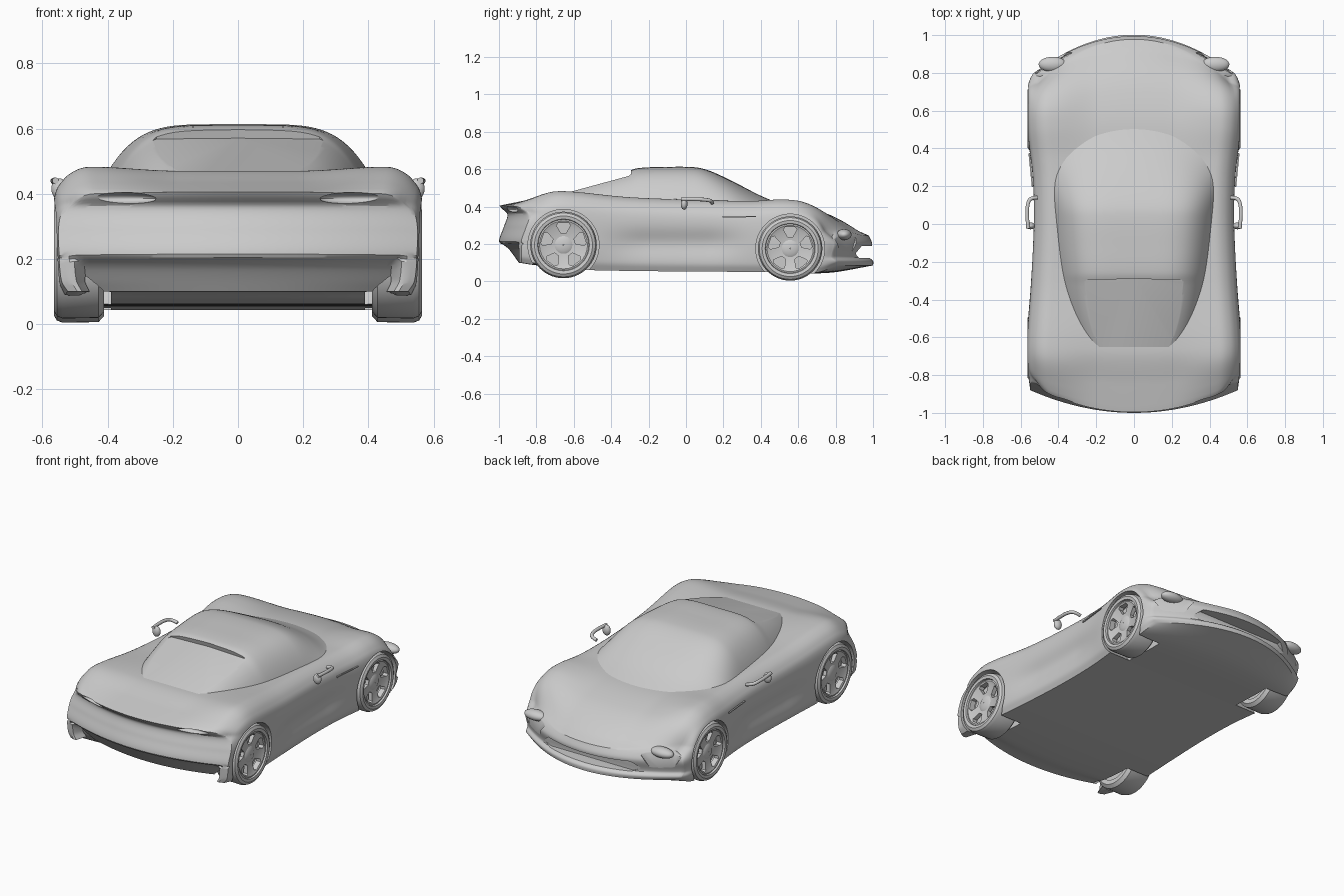
import bpy, bmesh, math
from mathutils import Matrix, Vector

cube = bpy.data.objects.get("Cube")
if cube:
    bpy.data.objects.remove(cube)

paint = bpy.data.materials.new("plain_grey")
paint.use_nodes = True
GREY = (0.6, 0.6, 0.6, 1)
paint.diffuse_color = GREY
paint.node_tree.nodes["Principled BSDF"].inputs["Base Color"].default_value = GREY


def curve(x, pts):
    """Smooth interpolation through (position, value) pairs."""
    x = min(max(x, pts[0][0]), pts[-1][0])
    i = next(k for k in range(len(pts) - 1) if x <= pts[k + 1][0])
    slope = lambda a, b: (pts[b][1] - pts[a][1]) / (pts[b][0] - pts[a][0])
    (x0, a), (x1, b) = pts[i], pts[i + 1]
    m0 = slope(max(i - 1, 0), i + 1)
    m1 = slope(i, min(i + 2, len(pts) - 1))
    d, t = x1 - x0, (x - x0) / (x1 - x0)
    return (a + t * d * m0 + t * t * (3 * (b - a) - d * (2 * m0 + m1))
            + t ** 3 * (2 * (a - b) + d * (m0 + m1)))


def ramp(x, a, b):
    t = min(max((x - a) / (b - a), 0), 1)
    return t * t * (3 - 2 * t)


def finish(name, bm):
    bmesh.ops.recalc_face_normals(bm, faces=bm.faces)
    me = bpy.data.meshes.new(name)
    bm.to_mesh(me)
    bm.free()
    ob = bpy.data.objects.new(name, me)
    bpy.context.collection.objects.link(ob)
    me.materials.append(paint)
    return ob


def box_grid(name, n, fn):
    """Subdivided box whose surface points (u, v, h) are shaped by fn."""
    bm, verts = bmesh.new(), {}

    def vert(c):
        if c not in verts:
            p = [c[i] / n[i] for i in range(3)]
            verts[c] = bm.verts.new(fn(2 * p[0] - 1, 2 * p[1] - 1, p[2]))
        return verts[c]
    for ax in range(3):
        p, q = [i for i in range(3) if i != ax]
        for s in (0, n[ax]):
            for a in range(n[p]):
                for b in range(n[q]):
                    quad = []
                    for da, db in ((0, 0), (1, 0), (1, 1), (0, 1)):
                        c = [s, s, s]
                        c[p], c[q] = a + da, b + db
                        quad.append(vert(tuple(c)))
                    bm.faces.new(quad)
    return finish(name, bm)


def prism(name, outline, depth, matrix=Matrix()):
    """Outline in local xy, extruded both ways along local z."""
    bm = bmesh.new()
    lo = [bm.verts.new((x, y, -depth)) for x, y in outline]
    hi = [bm.verts.new((x, y, depth)) for x, y in outline]
    bm.faces.new(lo)
    bm.faces.new(hi)
    for i in range(len(lo)):
        j = (i + 1) % len(lo)
        bm.faces.new((lo[i], lo[j], hi[j], hi[i]))
    bm.transform(matrix)
    return finish(name, bm)


def ellipsoid(name, centre, size):
    bm = bmesh.new()
    bmesh.ops.create_uvsphere(bm, u_segments=32, v_segments=16, radius=1,
                              matrix=Matrix.LocRotScale(centre, None, size))
    return finish(name, bm)


def carve(ob, cutters):
    """Subtract the cutters, then discard them."""
    for c in cutters:
        c.hide_render = True
        mod = ob.modifiers.new("cut", 'BOOLEAN')
        mod.operation, mod.solver, mod.object = 'DIFFERENCE', 'EXACT', c
    dg = bpy.context.evaluated_depsgraph_get()
    dg.update()
    me = bpy.data.meshes.new_from_object(ob.evaluated_get(dg))
    ob.modifiers.clear()
    ob.data = me
    for c in cutters:
        bpy.data.objects.remove(c)


# body outline tables along the length, tail at -y
WIDTH = [(-1, .55), (-.85, .562), (-.65, .567), (-.3, .545), (0, .532), (.25, .537),
         (.5, .563), (.7, .567), (.85, .56), (1, .535)]
DECK = [(-1, .405), (-.85, .435), (-.67, .47), (-.3, .45), (.3, .42), (.53, .413),
        (.7, .38), (.85, .325), (1, .245)]
FENDER = [(-1, .4), (-.9, .435), (-.75, .478), (-.62, .48), (-.3, .45), (.1, .435),
          (.35, .43), (.52, .438), (.65, .425), (.8, .37), (1, .27)]
FLOOR = [(-1, .1), (-.8, .08), (-.5, .06), (.4, .05), (.75, .045), (1, .085)]
SIDE = [(0, .95), (.12, .985), (.5, 1), (.75, 1), (.9, .98), (1, .93)]
TAIL = [(.08, .12), (.17, .055), (.195, .025), (.21, 0), (.29, .025), (.36, .045),
        (.39, .015), (.41, 0)]
NOSE = [(.08, 0), (.11, 0), (.13, .02), (.2, .005), (.24, .02), (.27, .035)]


def shape_body(u, y, h):
    a = abs(u)
    b = curve(y, FLOOR)
    deck = curve(y, DECK)
    top = deck + (curve(y, FENDER) - deck) * ramp(a, .35, .85)
    top -= .03 * max(0, (a - .86) / .14) ** 2
    z = b + (top - b) * h
    door = ramp(y, -.5, -.2) * (1 - ramp(y, .1, .38))
    scoop = .022 * door * math.exp(-((z - .2) / .07) ** 2)
    x = u * (curve(y, WIDTH) * curve(h, SIDE) - scoop)
    bend = max(0, (abs(y) - .4) / .6) ** 2 * u * u
    lip = ramp(abs(y), .7, 1)
    if y > 0:
        y -= .2 * bend + lip * curve(z, NOSE)
    else:
        inset = curve(z, TAIL)
        if z < .2:
            inset *= 1 - ramp(a, .86, .93)
        y += .12 * bend + lip * inset
    return x, y, z


body = box_grid("body", (72, 140, 32), shape_body)

# wheel arches, mouth, corner intakes and tail lamp slots
WHEELS = {"rear": (-.655, .195, .178), "front": (.557, .176, .172)}
cutters = []
circle = [(math.cos(i * math.tau / 64), math.sin(i * math.tau / 64)) for i in range(64)]
TURN = Matrix.Rotation(math.pi / 2, 4, 'Y')
for s in (-1, 1):
    for y, z, r in WHEELS.values():
        ring = [(p * (r + .012), q * (r + .012)) for p, q in circle]
        cutters.append(prism("arch_cutter", ring, .12,
                             Matrix.Translation((s * .51, y, z)) @ TURN))
    facing = Vector((s * .5, .85, .12)).to_track_quat('Z', 'Y').to_matrix().to_4x4()
    hexagon = [(.12, .0), (.07, .075), (-.06, .065), (-.11, .0), (-.06, -.07), (.07, -.075)]
    hexagon = [(-s * p, q) for p, q in hexagon]
    cutters.append(prism("intake_cutter", hexagon, .035,
                         Matrix.Translation((s * .44, .88, .235)) @ facing))
    cutters.append(ellipsoid("lamp_cutter", (s * .375, -.945, .385), (.125, .05, .02)))
mouth = [(-.33, .15), (-.28, .19), (.28, .19), (.33, .15), (.28, .125), (-.28, .125)]
cutters.append(prism("mouth_cutter", mouth, .09,
                     Matrix.Translation((0, 1, 0)) @ Matrix.Rotation(math.pi / 2, 4, 'X')))
carve(body, cutters)

# lamps set inside the corner intakes
for s, side in ((1, "left"), (-1, "right")):
    ellipsoid(side + "_headlamp", (s * .43, .845, .25), (.075, .04, .03))

# cabin
ROOF = [(-.7, .462), (-.5, .533), (-.32, .585), (-.26, .605), (-.12, .612), (.05, .61),
        (.13, .59), (.25, .535), (.4, .458), (.54, .4)]
CABIN = [(-.7, .26), (-.5, .34), (-.3, .39), (0, .425), (.3, .445), (.54, .43)]


def shape_cabin(u, v, h):
    y = -.08 + .62 * v
    top = .4 + (curve(y, ROOF) - .4) * (1 - abs(u) ** 5)
    z = .37 + (top - .37) * h
    return u * curve(y, CABIN), y - .14 * u * u * ramp(y, .0, .54), z


cabin = box_grid("cabin", (56, 90, 2), shape_cabin)

# sunken rear window under the roof edge
pane = [(-.25, .19), (-.27, .16), (-.22, -.2), (-.1, -.222), (0, -.228),
        (.1, -.222), (.22, -.2), (.27, .16), (.25, .19), (0, .2)]
slope = Matrix.Translation((0, -.475, .518)) @ Matrix.Rotation(.265, 4, 'X')
carve(cabin, [prism("window_cutter", pane, .1, slope @ Matrix.Translation((0, 0, .1)))])


def lathe(name, profile, segments=56):
    """Closed (x, radius) profile spun around the x axis."""
    bm = bmesh.new()
    rings = [[bm.verts.new((x, r * p, r * q)) for p, q in
              ((math.cos(k * math.tau / segments), math.sin(k * math.tau / segments))
               for k in range(segments))] for x, r in profile]
    for a, b in zip(rings, rings[1:] + rings[:1]):
        for k in range(segments):
            n = (k + 1) % segments
            bm.faces.new((a[k], a[n], b[n], b[k]))
    return finish(name, bm)


# wheels: tyre ring, backing drum and a five-hole rim
tyre = lathe("tyre", [(-.075, .125), (-.077, .15), (-.06, .168), (.05, .17), (.068, .163),
                      (.077, .148), (.074, .132), (.06, .128)])
rim = lathe("rim", [(.03, .002), (.03, .13), (.064, .13), (.066, .122), (.056, .1),
                    (.05, .045), (.058, .03), (.058, .002)])
holes = []
for k in range(5):
    spin = Matrix.Rotation(math.radians(-90 + 72 * k), 4, 'X')
    hole = [(-.013, .06), (.013, .06), (.036, .1), (.026, .113), (-.026, .113), (-.036, .1)]
    holes.append(prism("hole_cutter", hole, .1, spin @ TURN @ Matrix.Rotation(math.pi, 4, 'Z')))
carve(rim, holes)
drum = lathe("brake_drum", [(-.07, .002), (-.07, .13), (.015, .13), (.015, .002)])
for part in (tyre, rim, drum):
    first = True
    for end, (y, z, r) in WHEELS.items():
        for s, side in ((1, "left"), (-1, "right")):
            ob = part if first else part.copy()
            if not first:
                bpy.context.collection.objects.link(ob)
            first = False
            ob.name = f"{end}_{side}_{part.data.name.split('.')[0]}"
            ob.location = (s * .488, y, z)
            ob.rotation_euler.z = 0 if s > 0 else math.pi
            ob.scale = (1, r / .17, r / .17)

# looped mirror arms, with a blade at the end, and side vents
for s, side in ((1, "left"), (-1, "right")):
    cu = bpy.data.curves.new(side + "_mirror_arm", 'CURVE')
    cu.dimensions, cu.bevel_depth, cu.bevel_resolution = '3D', .01, 3
    sp = cu.splines.new('NURBS')
    path = [(.51, .14, .42), (.55, .14, .43), (.565, .1, .438), (.566, .03, .44), (.56, -.025, .44)]
    sp.points.add(len(path) - 1)
    for p, (x, y, z) in zip(sp.points, path):
        p.co = (s * x, y, z, 1)
    sp.use_endpoint_u, sp.order_u, cu.use_fill_caps = True, 3, True
    cu.materials.append(paint)
    bpy.context.collection.objects.link(bpy.data.objects.new(cu.name, cu))
    ellipsoid(side + "_mirror", (s * .548, -.01, .415), (.025, .018, .032))
    vent = [(-.09, -.004), (.09, -.001), (.09, .004), (-.09, .004)]
    prism(side + "_side_vent", vent, .004, Matrix.Translation((s * .546, .285, .345))
          @ Matrix.Rotation(-s * .1, 4, 'Z') @ Matrix(((0, 0, 1, 0), (1, 0, 0, 0), (0, 1, 0, 0), (0, 0, 0, 1))))

# smooth shading with crisp creases
bpy.ops.object.select_all(action='DESELECT')
for ob in bpy.context.collection.objects:
    if ob.type == 'MESH' and paint.name in ob.data.materials:
        ob.select_set(True)
        bpy.context.view_layer.objects.active = ob
bpy.ops.object.shade_smooth_by_angle(angle=math.radians(32))
